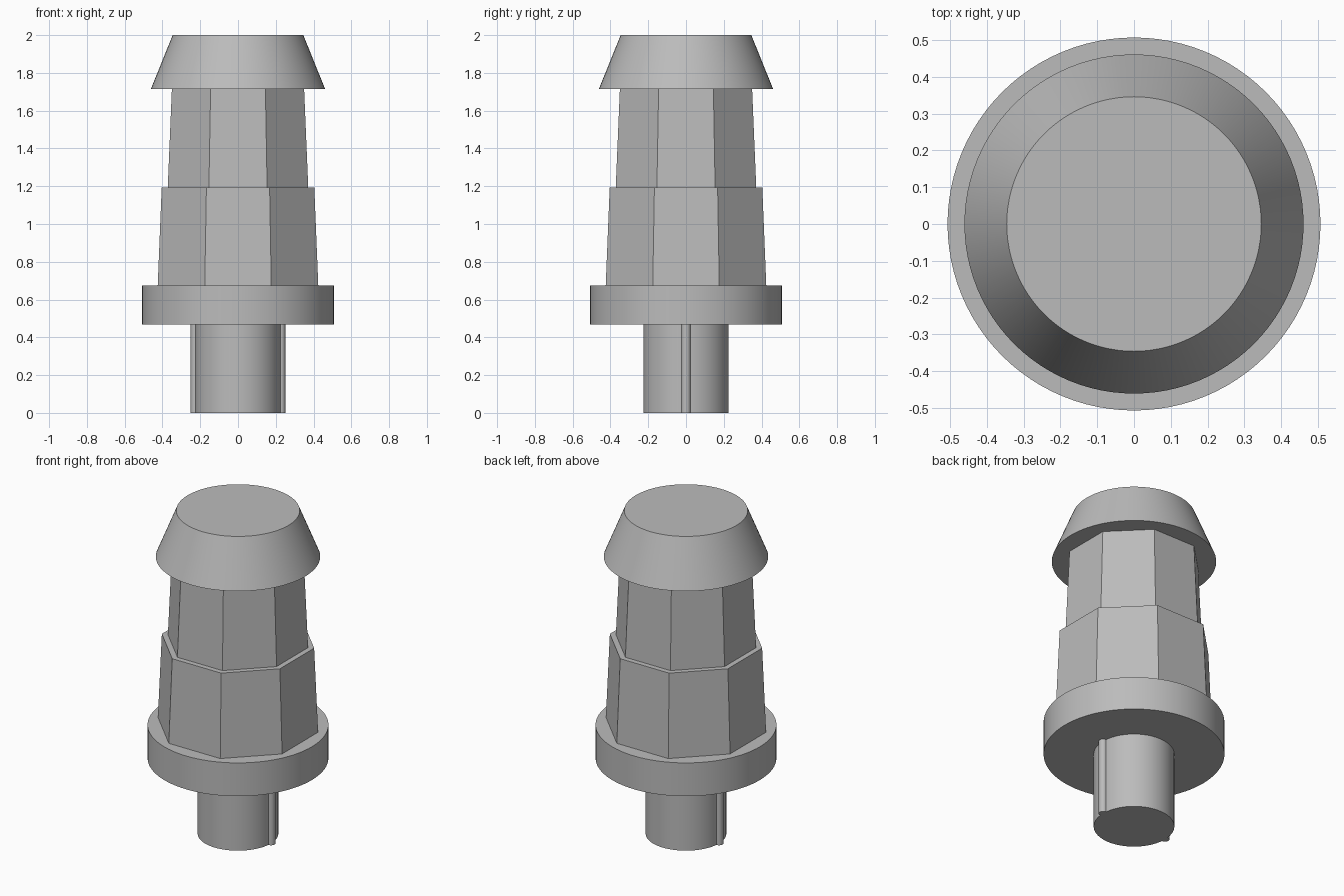
import bpy
import math

cube = bpy.data.objects.get("Cube")
if cube:
    bpy.data.objects.remove(cube, do_unlink=True)

grey = bpy.data.materials.new("light_grey")
grey.use_nodes = True
colour = (0.5, 0.5, 0.5, 1)
grey.diffuse_color = colour
grey.node_tree.nodes["Principled BSDF"].inputs["Base Color"].default_value = colour


def frustum(name, z0, z1, r0, r1, sides=96, x=0, turn=0, smooth=True):
    """Upright cylinder or cone section between two heights."""
    bpy.ops.mesh.primitive_cone_add(
        vertices=sides, radius1=r0, radius2=r1, depth=z1 - z0,
        location=(x, 0, (z0 + z1) / 2), rotation=(0, 0, turn))
    part = bpy.context.object
    part.name = name
    part.data.materials.append(grey)
    if smooth:
        bpy.ops.object.shade_smooth_by_angle(angle=math.radians(30))
    return part


def octagon(name, z0, z1, flat0, flat1):
    """Tapered octagon, sized by the distance from centre to flat side."""
    half = math.pi / 8
    return frustum(name, z0, z1, flat0 / math.cos(half), flat1 / math.cos(half),
                   sides=8, turn=half, smooth=False)


# Round peg with a half-round rib on each side
frustum("peg", 0, 0.47, 0.226, 0.226)
for side, sign in (("left", 1), ("right", -1)):
    frustum(side + "_rib", 0, 0.47, 0.025, 0.025, sides=24, x=sign * 0.226)

# Flange, stepped octagonal body and tapered cap
frustum("flange", 0.468, 0.674, 0.507, 0.507)
octagon("lower_body", 0.674, 1.192, 0.425, 0.404)
octagon("upper_body", 1.192, 1.715, 0.372, 0.35)
frustum("cap", 1.715, 2.0, 0.461, 0.346)
